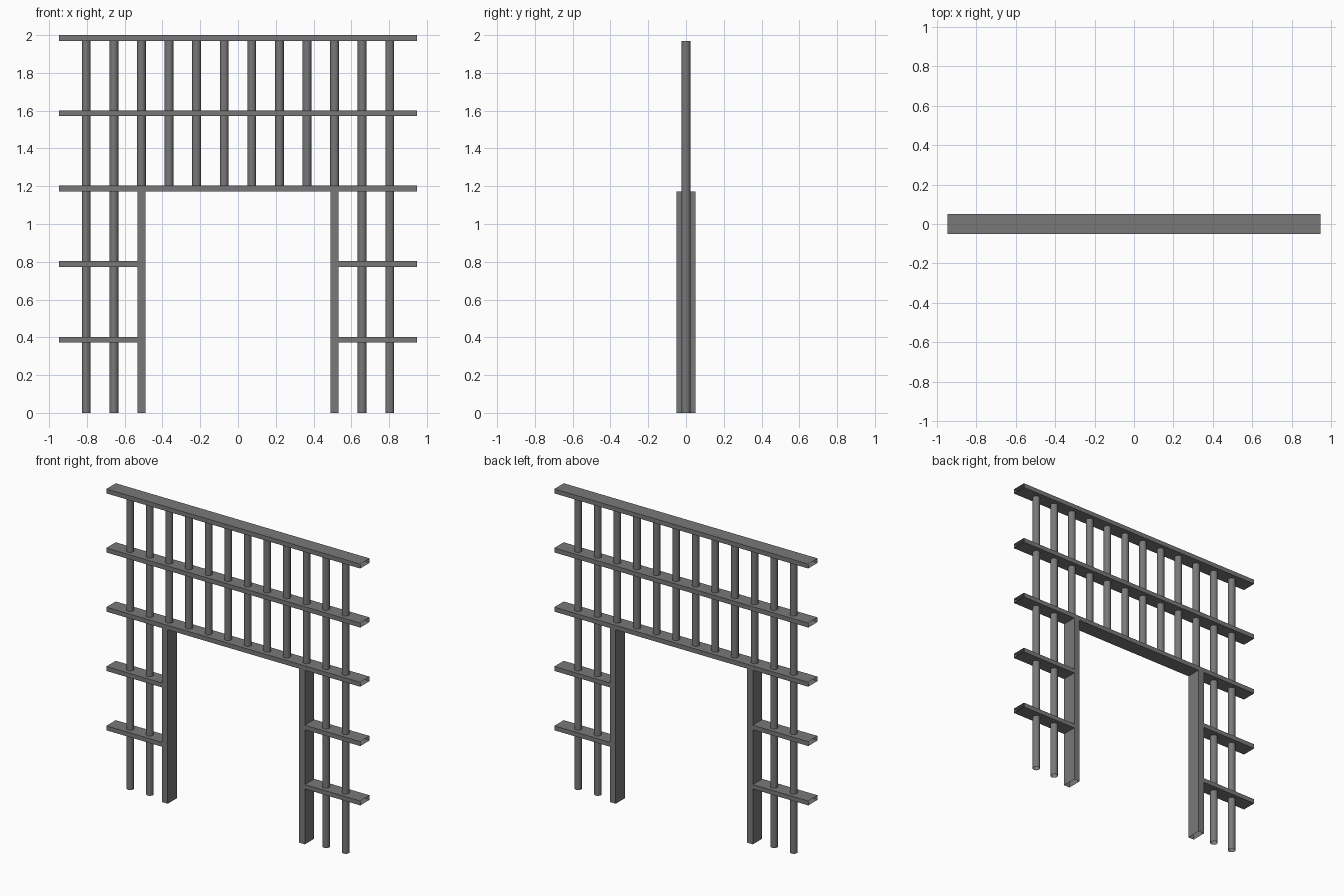
import bpy, bmesh, math
from mathutils import Matrix

if "Cube" in bpy.data.objects:
    bpy.data.objects.remove(bpy.data.objects["Cube"])

grey = bpy.data.materials.new("dark_grey_metal")
grey.diffuse_color = (0.19, 0.19, 0.19, 1)
grey.use_nodes = True
grey.node_tree.nodes["Principled BSDF"].inputs["Base Color"].default_value = grey.diffuse_color


def finish(name, bm, smooth=False):
    mesh = bpy.data.meshes.new(name)
    for f in bm.faces:
        f.smooth = smooth
    bm.to_mesh(mesh)
    bm.free()
    mesh.materials.append(grey)
    ob = bpy.data.objects.new(name, mesh)
    bpy.context.collection.objects.link(ob)


def box_tube(name, x0, x1, z0, z1, open_axis):
    """Rectangular profile 0.1 deep whose two ends along open_axis are open."""
    bm = bmesh.new()
    m = Matrix.Translation(((x0 + x1) / 2, 0, (z0 + z1) / 2)) @ Matrix.Diagonal((x1 - x0, 0.1, z1 - z0, 1))
    bmesh.ops.create_cube(bm, size=1, matrix=m)
    bm.normal_update()
    ends = [f for f in bm.faces if abs(f.normal[open_axis]) > 0.9]
    bmesh.ops.delete(bm, geom=ends, context='FACES')
    finish(name, bm)


def bar(name, x, z0, z1, r=0.0235):
    """Round upright with open ends."""
    bm = bmesh.new()
    bmesh.ops.create_cone(bm, cap_ends=False, segments=16, radius1=r, radius2=r, depth=z1 - z0,
                          matrix=Matrix.Translation((x, 0, (z0 + z1) / 2)))
    bmesh.ops.recalc_face_normals(bm, faces=bm.faces)
    if sum((f.normal.x * (f.calc_center_median().x - x) for f in bm.faces)) < 0:
        bmesh.ops.reverse_faces(bm, faces=bm.faces)
    finish(name, bm, True)


END = 0.947      # half length of the rails
T = 0.03         # rail thickness
STEP = 0.1461    # spacing of uprights
POST = STEP * 3.5

# long rails above the opening
for z in (2.0, 1.602, 1.203):
    box_tube("long_rail", -END, END, z - T, z, 0)

# short side rails and door posts
for s in (-1, 1):
    for z in (0.803, 0.403):
        a, b = sorted((s * END, s * (POST + 0.022)))
        box_tube("side_rail", a, b, z - T, z, 0)
    box_tube("door_post", s * POST - 0.022, s * POST + 0.022, 0, 1.173, 2)

# round uprights: full height at the sides, short over the opening
for i in range(12):
    x = (i - 5.5) * STEP
    bar("upright_bar", x, 0 if i in (0, 1, 10, 11) else 1.19, 1.97)
